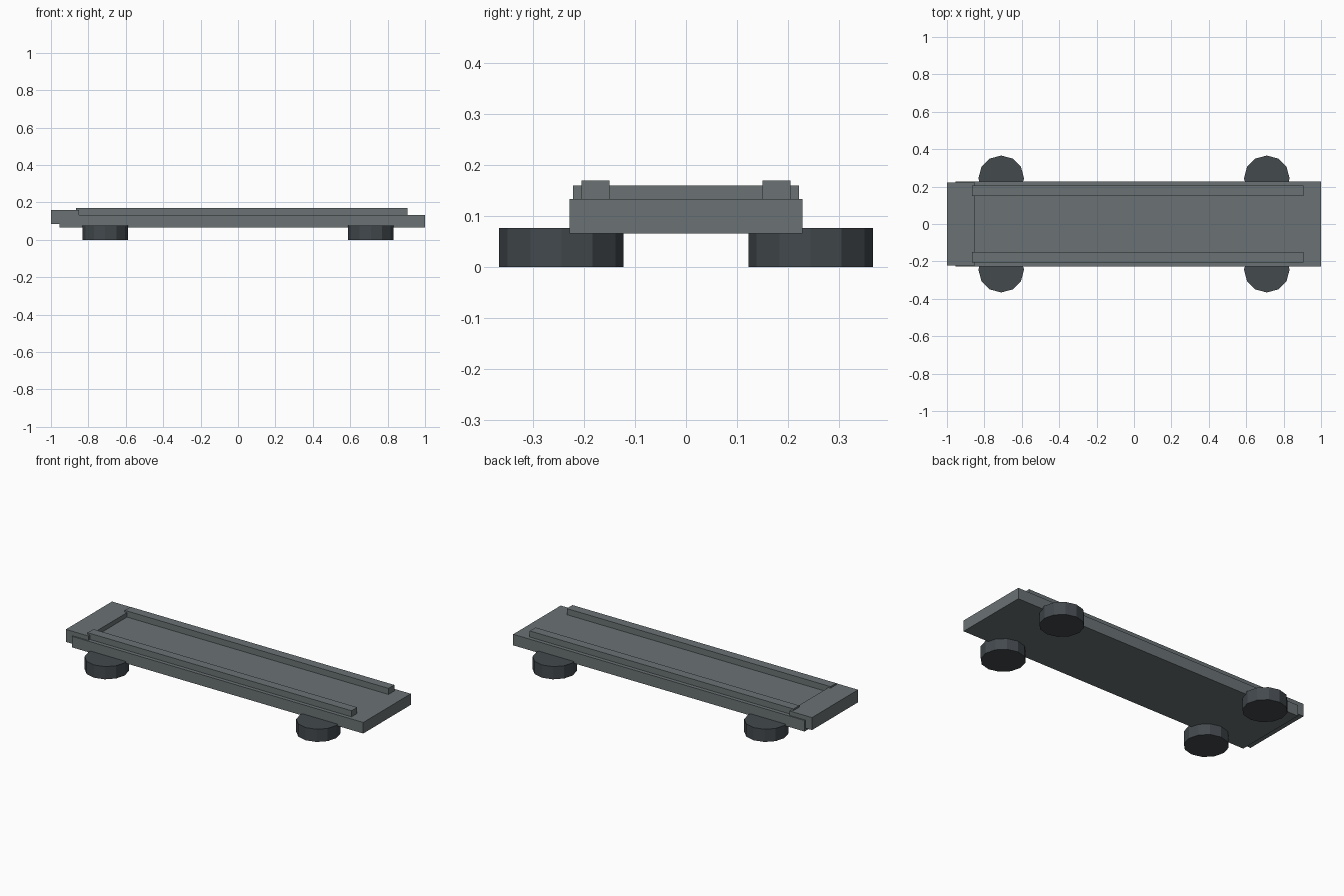
import bpy
import math

if "Cube" in bpy.data.objects:
    bpy.data.objects.remove(bpy.data.objects["Cube"])


def material(name, rgb):
    m = bpy.data.materials.new(name)
    m.diffuse_color = (*rgb, 1.0)
    m.use_nodes = True
    m.node_tree.nodes["Principled BSDF"].inputs["Base Color"].default_value = m.diffuse_color
    return m


grey = material("slate grey", (0.145, 0.170, 0.178))
dark = material("dark grey", (0.056, 0.067, 0.075))


def box(name, lo, hi, mat):
    """Axis-aligned box between two corners."""
    center = [(a + b) / 2 for a, b in zip(lo, hi)]
    size = [b - a for a, b in zip(lo, hi)]
    bpy.ops.mesh.primitive_cube_add(size=1, location=center)
    ob = bpy.context.object
    ob.name = name
    ob.scale = size
    bpy.ops.object.transform_apply(location=False, rotation=False, scale=True)
    ob.data.materials.append(mat)
    return ob


# Long flat deck and the raised block at its left end
box("deck", (-0.955, -0.228, 0.066), (1.0, 0.228, 0.133), grey)
box("end_block", (-1.0, -0.221, 0.084), (-0.85, 0.221, 0.160), grey)

for side, s in (("front", -1), ("back", 1)):
    # Rail along each long edge
    ys = sorted((s * 0.150, s * 0.205))
    box(side + "_rail", (-0.865, ys[0], 0.120), (0.905, ys[1], 0.170), grey)

    # Flat twelve-sided discs under the corners
    for end, x in (("left", -0.71), ("right", 0.71)):
        bpy.ops.mesh.primitive_cylinder_add(
            vertices=12, radius=0.122, depth=0.077,
            location=(x, s * 0.244, 0.0385))
        disc = bpy.context.object
        disc.name = f"{side}_{end}_disc"
        disc.data.materials.append(dark)
